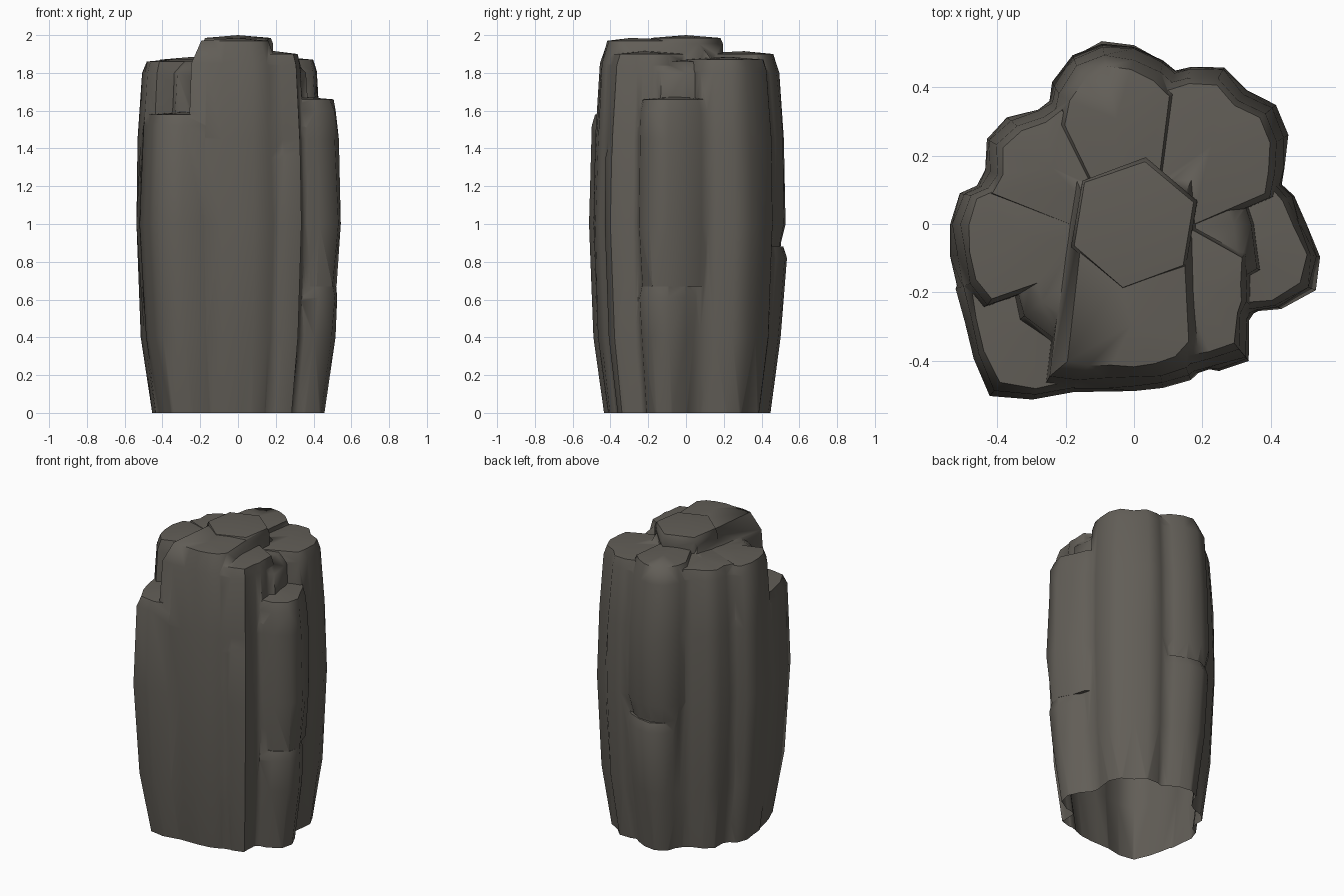
import bpy, bmesh, random
from math import radians
from mathutils import Vector, Matrix

if "Cube" in bpy.data.objects:
    bpy.data.objects.remove(bpy.data.objects["Cube"])
random.seed(4)

stone = bpy.data.materials.new("dark stone")
stone.diffuse_color = (0.122, 0.112, 0.096, 1)
stone.use_nodes = True
stone.node_tree.nodes["Principled BSDF"].inputs["Base Color"].default_value = stone.diffuse_color

# plan outline: radius every 10 degrees, counter-clockwise from +x
OUTLINE = [.50, .475, .47, .52, .545, .51, .53, .49, .485, .52, .54, .525,
           .475, .44, .48, .50, .46, .52, .54, .54, .55, .57, .61, .65,
           .595, .525, .50, .49, .485, .48, .495, .525, .45, .50, .56, .55]


def polar(r, deg):
    return Matrix.Rotation(radians(deg), 2) @ Vector((r, 0))


def taper(z):
    """The rock bulges at mid height and narrows to both ends."""
    return 1 - (.16 if z < 1 else .11) * (z - 1) ** 2


def ring_plan(k, step=1):
    """The whole outline, scaled."""
    return [polar(OUTLINE[i] * k, i * 10) for i in range(0, 36, step)]


def wedge(first, last, back):
    """Plan of one column: a stretch of the outline closed behind the axis."""
    pts = [polar(OUTLINE[i % 36], i * 10) for i in range(first, last + 1)]
    pts.insert(0, polar(OUTLINE[(first - 1) % 36] * .92, first * 10 - 9))
    pts.append(polar(OUTLINE[(last + 1) % 36] * .92, last * 10 + 9))
    mid = (first + last) * 5 + 180
    return pts + [polar(back, mid - 50), polar(back, mid + 50)]


def column(name, pts, z0, z1, inset=.92, drop=.06):
    """Tapered column with a chamfered, slightly domed top."""
    n = len(pts)
    c = sum(pts, Vector((0, 0))) / n
    base = z0 - .05 - random.uniform(0, .01) if z0 == 0 else z0
    levels = [base] + [z for z in (.4, 1, 1.45) if base + .1 < z < z1 - .15] + [z1 - drop, z1]
    bm = bmesh.new()
    rings = []
    for z in levels:
        k = inset if z == z1 or (z == base and z0 > 0) else 1
        ring = []
        for p in pts:
            q = (c + (p - c) * k) * taper(z) * random.uniform(.99, 1.012)
            ring.append(bm.verts.new((q.x, q.y, z)))
        rings.append(ring)
    for a, b in zip(rings, rings[1:]):
        for i in range(n):
            j = (i + 1) % n
            bm.faces.new((a[i], a[j], b[j], b[i]))
    for ring, z in ((rings[0], base - .01), (rings[-1], z1 + .015)):
        tip = bm.verts.new((c.x * taper(z), c.y * taper(z), z))
        for i in range(n):
            bm.faces.new((ring[i], ring[(i + 1) % n], tip))
    bmesh.ops.triangulate(bm, faces=bm.faces[:])
    bmesh.ops.recalc_face_normals(bm, faces=bm.faces[:])
    me = bpy.data.meshes.new(name)
    bm.to_mesh(me)
    bm.free()
    ob = bpy.data.objects.new(name, me)
    bpy.context.collection.objects.link(ob)
    return ob


# inner mass: wide to the lowest step, narrower above it
rock = column("rock_pillar", ring_plan(.95), 0, 1.57, inset=.9)
parts = [
    column("upper_core", ring_plan(.74, 2), 0, 1.86, inset=.85),
    column("front_tall", wedge(25, 29, .25), 0, 1.97, inset=.82, drop=.12),
    column("crown", [polar(.22, a) for a in range(20, 380, 60)], 1.7, 1.985, inset=.95, drop=.03),
]

# outer columns: outline range, bottom, top
for name, first, last, z0, z1 in [
    ("front_right", 29, 34, 0, 1.9),
    ("front_right_ledge", 30, 31, 0, 1.42),
    ("right_low", 33, 36, 0, .67),
    ("right_high", 33, 37, .67, 1.66),
    ("back_right", 2, 7, 0, 1.87),
    ("back_low", 8, 11, 0, .88),
    ("back_high", 8, 12, .87, 1.9),
    ("back_left", 13, 16, 0, 1.87),
    ("left", 17, 20, 0, 1.86),
    ("front_left", 20, 25, 0, 1.58),
]:
    pts = wedge(first, last, .1)
    if name == "front_right":      # flat flank above the right side
        pts = [Vector((min(p.x, .36), p.y)) * .985 for p in pts]
    round_top = name == "back_high"
    parts.append(column(name, pts, z0, z1, .84 if round_top else .92, .1 if round_top else .06))

# fuse all columns into one solid rock
bpy.context.view_layer.objects.active = rock
for p in parts:
    m = rock.modifiers.new("fuse", 'BOOLEAN')
    m.operation, m.solver, m.object = 'UNION', 'EXACT', p
    bpy.ops.object.modifier_apply(modifier=m.name)
    bpy.data.objects.remove(p)

# cut open at the ground
bm = bmesh.new()
bm.from_mesh(rock.data)
bmesh.ops.bisect_plane(bm, geom=bm.verts[:] + bm.edges[:] + bm.faces[:], dist=1e-5,
                       plane_co=(0, 0, 0), plane_no=(0, 0, 1), clear_inner=True)
bm.to_mesh(rock.data)
bm.free()

rock.data.materials.clear()
rock.data.materials.append(stone)
for f in rock.data.polygons:
    f.material_index = 0
rock.select_set(True)
bpy.ops.object.shade_smooth_by_angle(angle=1.1)
